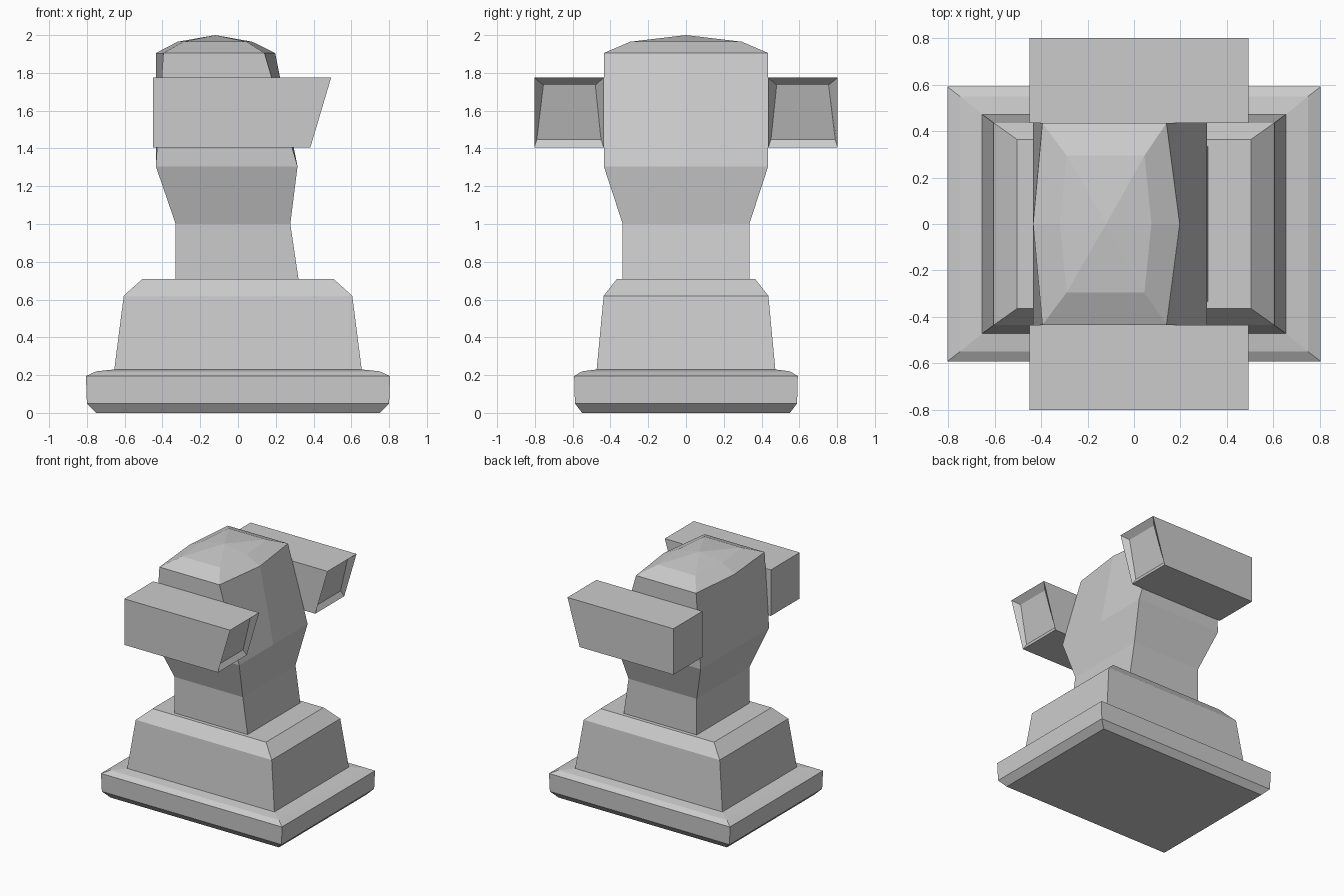
import bpy

if "Cube" in bpy.data.objects:
    bpy.data.objects.remove(bpy.data.objects["Cube"])


def make_object(name, verts, faces):
    mesh = bpy.data.meshes.new(name)
    mesh.from_pydata(verts, [], faces)
    mesh.update()
    obj = bpy.data.objects.new(name, mesh)
    bpy.context.collection.objects.link(obj)
    return obj


def ring(z, x0, x1, hy, bow0=0.0, bow1=0.0):
    """Eight-point rectangle; the mid points of the x sides can bow outward."""
    xm = (x0 + x1) / 2
    return [(x0, -hy, z), (xm, -hy, z), (x1, -hy, z), (x1 + bow1, 0, z),
            (x1, hy, z), (xm, hy, z), (x0, hy, z), (x0 - bow0, 0, z)]


def loft(name, rings, cap_start=False, apex=None, cap_end=False):
    n = len(rings[0])
    verts = [v for r in rings for v in r]
    faces = []
    for k in range(len(rings) - 1):
        a, b = k * n, (k + 1) * n
        for i in range(n):
            j = (i + 1) % n
            faces.append((a + i, a + j, b + j, b + i))
    last = (len(rings) - 1) * n
    if cap_start:
        faces.append(tuple(reversed(range(n))))
    if cap_end:
        faces.append(tuple(range(last, last + n)))
    if apex:
        verts.append(apex)
        faces += [(last + i, last + (i + 1) % n, len(verts) - 1) for i in range(n)]
    return make_object(name, verts, faces)


# Base plate with chamfered edges
loft("base_plate", [ring(z, -x, x, y) for z, x, y in (
    (0.0, 0.75, 0.55), (0.05, 0.80, 0.588), (0.195, 0.805, 0.592),
    (0.22, 0.75, 0.55), (0.23, 0.655, 0.473))], cap_start=True)

# Tapered pedestal, its top closing in to the neck
neck_foot = ring(0.71, -0.33, 0.32, 0.335)
loft("pedestal", [ring(z, -x, x, y) for z, x, y in (
    (0.23, 0.655, 0.473), (0.62, 0.605, 0.436), (0.71, 0.505, 0.365))] + [neck_foot])

# Neck
head_foot = ring(1.305, -0.435, 0.315, 0.435)
loft("neck", [neck_foot, ring(1.0, -0.33, 0.277, 0.335), head_foot])

# Head with a low faceted dome
loft("head", [head_foot,
              ring(1.905, -0.395, 0.14, 0.435, 0.04, 0.057),
              ring(1.965, -0.29, 0.045, 0.295, 0.03, 0.03)], apex=(-0.12, 0, 2.0))

# Side pods: slanted front end with a shallow funnel recess
for side, label in ((-1, "right"), (1, "left")):
    def section(x_top, x_low, top, low, z_top, z_low):
        pts = [(x_low, low[0], z_low), (x_low, low[1], z_low),
               (x_top, top[1], z_top), (x_top, top[0], z_top)]
        pts = [(x, side * y, z) for x, y, z in pts]
        return pts if side > 0 else pts[::-1]

    full = (0.435, 0.803)
    loft("side_pod_" + label, [
        section(-0.45, -0.45, full, full, 1.775, 1.405),
        section(0.493, 0.383, full, full, 1.775, 1.405),
        section(0.445, 0.36, (0.48, 0.755), (0.45, 0.79), 1.735, 1.447)],
        cap_start=True, cap_end=True)
